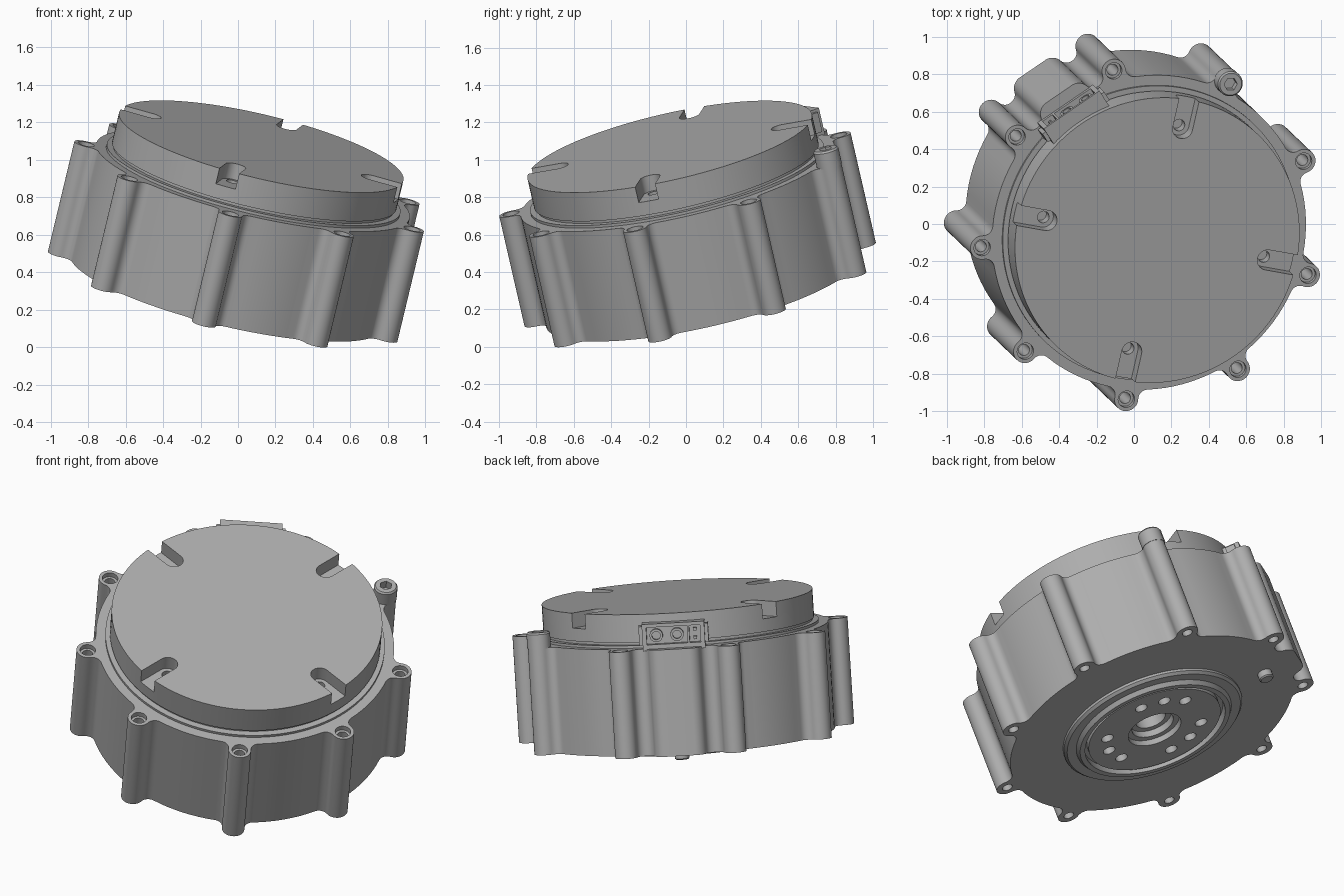
import bpy, bmesh
from math import sin, cos, pi, radians, acos, atan2, remainder
from mathutils import Vector, Matrix

if "Cube" in bpy.data.objects:
    bpy.data.objects.remove(bpy.data.objects["Cube"])

GREY = bpy.data.materials.new("machined grey")
GREY.use_nodes = True
GREY.diffuse_color = (0.42, 0.42, 0.42, 1)
GREY.node_tree.nodes["Principled BSDF"].inputs["Base Color"].default_value = GREY.diffuse_color

# Tilted frame of the motor: local z is its axis, origin at the middle of the bottom face
AXIS = Vector((0.228, -0.218, 0.949)).normalized()
FRAME = Matrix.Translation((-0.061, 0.09, 0.30)) @ \
    Vector((0, 0, 1)).rotation_difference(AXIS).to_matrix().to_4x4()

LOBE_ANGLES = [radians(23.7 + 40 * i) for i in range(9)]
PLUG_ANGLE = radians(123.7)
SCREW_ANGLE = LOBE_ANGLES[1]
BODY_R, LOBE_D, LOBE_R, FILLET = 0.86, 0.915, 0.065, 0.05
FLANGE_Z, TOP_Z = 0.62, 0.812


def polar(r, a):
    return Vector((r * cos(a), r * sin(a)))


def angle_of(v):
    return atan2(v.y, v.x)


def arc(centre, r, start, end, n):
    sweep = remainder(end - start, 2 * pi)
    return [centre + polar(r, start + sweep * i / n) for i in range(n + 1)]


def skin(bm, rings):
    """Join equal-length rings of points into a closed solid."""
    rows = [[bm.verts.new(p) for p in ring] for ring in rings]
    n = len(rows[0])
    for low, high in zip(rows, rows[1:]):
        for i in range(n):
            bm.faces.new((low[i], low[(i + 1) % n], high[(i + 1) % n], high[i]))
    bm.faces.new(rows[0][::-1])
    bm.faces.new(rows[-1])


def lathe(bm, profile, at=(0, 0), n=24):
    skin(bm, [[(at[0] + r * cos(2 * pi * i / n), at[1] + r * sin(2 * pi * i / n), z)
               for i in range(n)] for r, z in profile])


def prism(bm, outline, z0, z1):
    skin(bm, [[(p.x, p.y, z) for p in outline] for z in (z0, z1)])


def box(bm, x, y, z):
    prism(bm, [Vector(p) for p in ((x[0], y[0]), (x[1], y[0]), (x[1], y[1]), (x[0], y[1]))], *z)


def make(name, bm, frame=FRAME):
    bmesh.ops.recalc_face_normals(bm, faces=bm.faces)
    mesh = bpy.data.meshes.new(name)
    bm.to_mesh(mesh)
    bm.free()
    mesh.materials.append(GREY)
    ob = bpy.data.objects.new(name, mesh)
    bpy.context.collection.objects.link(ob)
    ob.matrix_world = frame
    return ob


def cut(ob, bm, frame=FRAME):
    cutter = make("cutter", bm, frame)
    cutter.hide_render = True
    mod = ob.modifiers.new("cut", "BOOLEAN")
    mod.operation, mod.solver, mod.object = "DIFFERENCE", "EXACT", cutter
    bpy.context.view_layer.update()
    result = bpy.data.meshes.new_from_object(
        ob.evaluated_get(bpy.context.evaluated_depsgraph_get()))
    ob.modifiers.clear()
    ob.data = result
    bpy.data.objects.remove(cutter)


def bump(a1, a2, d, r):
    """Outline of an outward bump between two angles, filleted into the body circle."""
    reach = BODY_R + FILLET
    delta = acos((reach ** 2 + d ** 2 - (r + FILLET) ** 2) / (2 * reach * d))
    c1, c2 = polar(d, a1), polar(d, a2)
    f1, f2 = polar(reach, a1 - delta), polar(reach, a2 + delta)
    pts = arc(f1, FILLET, a1 - delta + pi, angle_of(c1 - f1), 6)
    pts += arc(c1, r, angle_of(f1 - c1), a1, 10)[1:]
    pts += arc(c2, r, a2, angle_of(f2 - c2), 10)[(1 if a1 == a2 else 0):]
    pts += arc(f2, FILLET, angle_of(c2 - f2), a2 + delta + pi, 6)[1:]
    return pts


# Housing: round body with bolt lobes and one wide bump under the connector
bumps = [(a, a, LOBE_D, LOBE_R) for a in LOBE_ANGLES]
bumps.append((PLUG_ANGLE - 0.095, PLUG_ANGLE + 0.095, BODY_R, 0.07))
pieces = [bump(*b) for b in sorted(bumps)]
outline = []
for piece, following in zip(pieces, pieces[1:] + pieces[:1]):
    outline += piece
    outline += arc(Vector((0, 0)), BODY_R, angle_of(piece[-1]), angle_of(following[0]), 8)[1:-1]
bm = bmesh.new()
prism(bm, outline, 0, FLANGE_Z)
housing = make("housing", bm)
bm = bmesh.new()
for a in LOBE_ANGLES:
    lathe(bm, [(0.03, -0.1), (0.03, 0.59), (0.045, 0.59), (0.045, 0.7)], polar(LOBE_D, a))
lathe(bm, [(0.53, -0.1), (0.53, 0.2)], n=96)
cut(housing, bm)

# Cap: seat ring, narrow groove and thick disc with four screw slots
bm = bmesh.new()
lathe(bm, [(0.805, 0.6), (0.805, 0.635), (0.77, 0.635), (0.77, 0.65),
           (0.78, 0.65), (0.78, TOP_Z)], n=128)
cap = make("cap", bm)
slots, holes = bmesh.new(), bmesh.new()
for i in range(4):
    a = radians(78.5 + 90 * i)
    centre, side = polar(0.62, a), polar(0.055, a + pi / 2)
    end = arc(centre, 0.055, a + pi / 2, a + pi, 8) + arc(centre, 0.055, a + pi, a + 1.5 * pi, 8)[1:]
    far = polar(0.9, a)
    prism(slots, end + [far - side, far + side], 0.725, 0.9)
    lathe(holes, [(0.032, 0.66), (0.032, 0.9)], centre)
cut(cap, slots)
cut(cap, holes)

# Output hub underneath, with a stepped bore and three groups of holes
bm = bmesh.new()
lathe(bm, [(0.09, 0.12), (0.09, 0.03), (0.125, 0.03), (0.125, -0.01), (0.16, -0.01),
           (0.16, -0.045), (0.4, -0.045), (0.4, -0.01), (0.425, -0.01), (0.425, -0.055),
           (0.455, -0.055), (0.47, -0.03), (0.525, -0.03), (0.54, -0.015), (0.54, 0.2)], n=96)
hub = make("output_hub", bm)
bm = bmesh.new()
for group in (62, 182, 302):
    for offset in (-28, 0, 28):
        lathe(bm, [(0.036, -0.2), (0.036, 0.08)], polar(0.29, radians(group + offset)))
cut(hub, bm)

# Locating pin on the bottom face
bm = bmesh.new()
lathe(bm, [(0.035, -0.045), (0.042, -0.038), (0.042, 0.02)], polar(0.71, PLUG_ANGLE))
pin = make("locating_pin", bm)

# Socket-head screw standing on one lobe
bm = bmesh.new()
spot = polar(LOBE_D, SCREW_ANGLE)
lathe(bm, [(0.03, 0.5), (0.03, 0.615), (0.068, 0.615), (0.068, 0.7), (0.06, 0.71)], spot, 32)
screw = make("socket_screw", bm)
bm = bmesh.new()
lathe(bm, [(0.036, 0.66), (0.036, 0.8)], spot, 6)
cut(screw, bm)

# Connector housing on the cap side: local x points outward, y runs along the rim
PLUG = FRAME @ Matrix.Rotation(PLUG_ANGLE, 4, "Z")
bm = bmesh.new()
box(bm, (0.7, 0.86), (-0.18, 0.18), (0.61, 0.765))
shell = make("connector_shell", bm, PLUG)
bm = bmesh.new()
box(bm, (0.82, 0.95), (-0.155, 0.08), (0.645, 0.745))
box(bm, (0.82, 0.95), (0.092, 0.155), (0.645, 0.745))
cut(shell, bm, PLUG)
bm = bmesh.new()
for s in (-1, 1):
    box(bm, (0.78, 0.835), sorted((s * 0.175, s * 0.2)), (0.64, 0.75))
    box(bm, (0.8, 0.845), (0.115, 0.133), sorted((0.695 + s * 0.016, 0.695 + s * 0.034)))
tabs = make("connector_tabs_and_pins", bm, PLUG)
bm = bmesh.new()
for y in (-0.1, 0.02):
    ring = bmesh.new()
    lathe(bm, [(0.038, 0.8), (0.038, 0.85), (0.024, 0.85), (0.024, 0.825)], (0.0, y))
# turn the contacts so their axis points outward
bmesh.ops.rotate(bm, verts=bm.verts, cent=(0, 0, 0), matrix=Matrix.Rotation(pi / 2, 3, "Y"))
bmesh.ops.translate(bm, verts=bm.verts, vec=(0, 0, 0.695))
contacts = make("connector_contacts", bm, PLUG)

# Smooth the round walls, keep the machined edges sharp
bpy.ops.object.select_all(action="DESELECT")
for ob in (housing, cap, hub, pin, screw, shell, tabs, contacts):
    ob.select_set(True)
    bpy.context.view_layer.objects.active = ob
bpy.ops.object.shade_smooth_by_angle(angle=radians(30))
